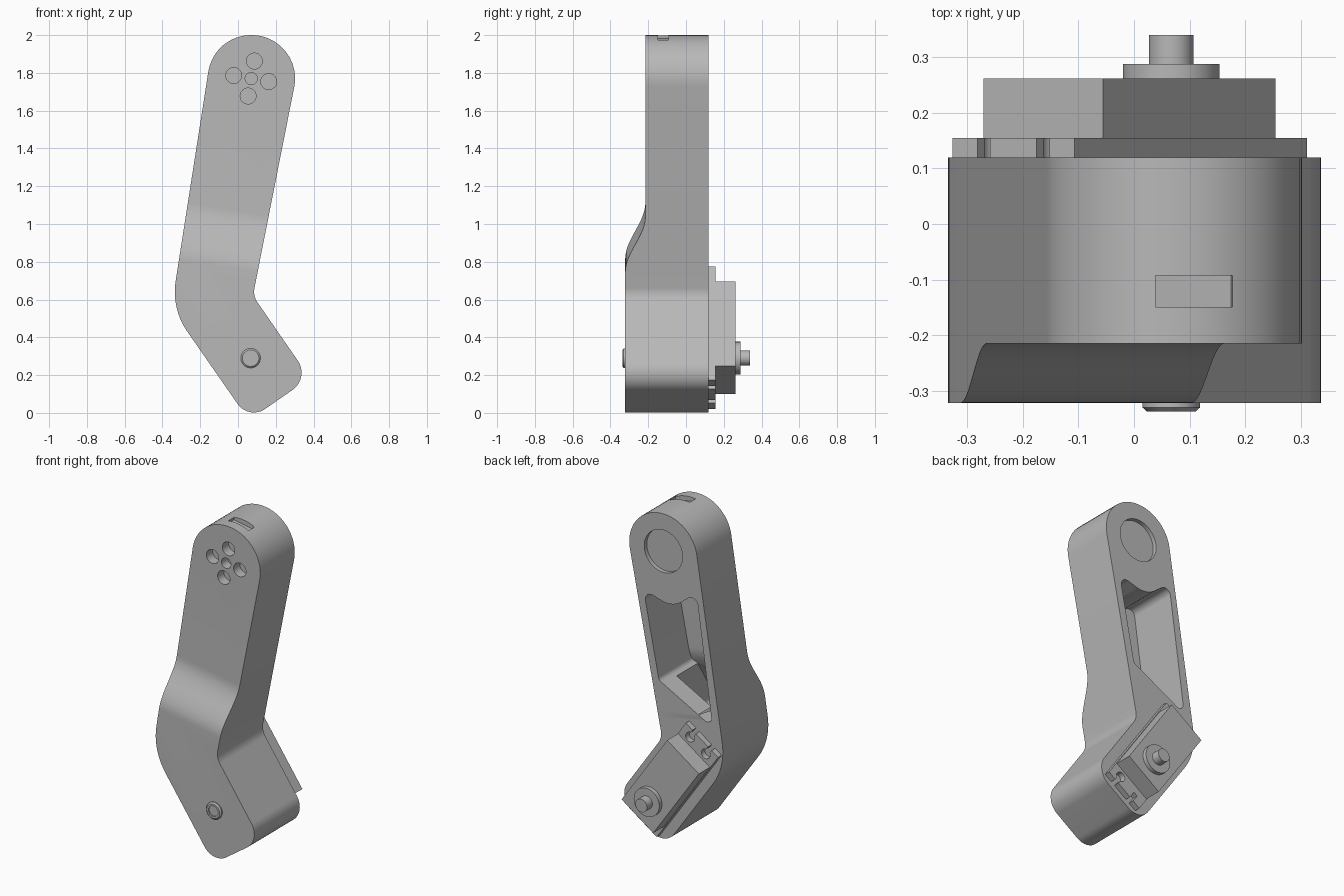
import bpy, bmesh, math
from mathutils import Vector, Matrix

cube = bpy.data.objects.get("Cube")
if cube:
    bpy.data.objects.remove(cube, do_unlink=True)

grey = bpy.data.materials.new("plain_grey")
grey.use_nodes = True
COLOUR = (0.48, 0.48, 0.48, 1)
grey.diffuse_color = COLOUR
grey.node_tree.nodes["Principled BSDF"].inputs["Base Color"].default_value = COLOUR

BACK, FRONT_UPPER, FRONT_LOWER = 0.12, -0.215, -0.322
TILT = 0.17                      # the step runs square to the upper arm
STEP_LOW, STEP_HIGH = 0.76, 1.07
HUB = Vector((0.07, 1.77))       # upper joint centre (x, z)
SHAFT = (0.067, 0.29)            # lower joint centre (x, z)
SERVO_TURN = math.radians(55.2)
SERVO_AT = Vector((-0.008, 0, 0.397))


def make(name, bm):
    bmesh.ops.recalc_face_normals(bm, faces=bm.faces)
    mesh = bpy.data.meshes.new(name)
    bm.to_mesh(mesh)
    bm.free()
    mesh.materials.append(grey)
    ob = bpy.data.objects.new(name, mesh)
    bpy.context.collection.objects.link(ob)
    return ob


def rounded(corners, steps=14):
    """Polygon of (x, z, radius) corners with each corner filleted."""
    out = []
    for i, (x, z, r) in enumerate(corners):
        p = Vector((x, z))
        a = (Vector(corners[i - 1][:2]) - p).normalized()
        b = (Vector(corners[(i + 1) % len(corners)][:2]) - p).normalized()
        half = a.angle(b) / 2
        c = p + (a + b).normalized() * (r / math.sin(half))
        s, e = p + a * (r / math.tan(half)) - c, p + b * (r / math.tan(half)) - c
        out += [c + s.lerp(e, k / steps).normalized() * r for k in range(steps + 1)]
    return out


def front_y(x, z):
    """Front surface: thin upper arm easing out into the thick lower arm."""
    t = (z + TILT * x - STEP_LOW) / (STEP_HIGH - STEP_LOW)
    t = min(max(t, 0), 1)
    return FRONT_LOWER + (FRONT_UPPER - FRONT_LOWER) * (1 - math.cos(math.pi * t)) / 2


def stepped_prism(name, corners, back, offset=0.0, chamfer=0.0):
    """Extruded outline whose front follows front_y."""
    bm = bmesh.new()
    face = bm.faces.new([bm.verts.new((p.x, 0, p.y)) for p in rounded(corners)])
    rim = set()
    if chamfer:
        bmesh.ops.inset_region(bm, faces=[face], thickness=chamfer,
                               use_boundary=True, use_even_offset=True)
    normal = Vector((TILT, 0, 1))
    for k in range(17):
        h = STEP_LOW + (STEP_HIGH - STEP_LOW) * k / 16
        bmesh.ops.bisect_plane(bm, geom=bm.verts[:] + bm.edges[:] + bm.faces[:],
                               plane_co=(0, 0, h), plane_no=normal, dist=1e-5)
    front = bm.verts[:]
    rim = {v for v in front if v.is_boundary}
    new = bmesh.ops.extrude_face_region(bm, geom=bm.faces[:], use_keep_orig=True)["geom"]
    for v in new:
        if isinstance(v, bmesh.types.BMVert):
            v.co.y = back
    for v in front:
        v.co.y = front_y(v.co.x, v.co.z) + offset + (chamfer if v in rim else 0)
    return make(name, bm)


def disc(name, x, z, r, y0, y1, r_front=None, sides=48):
    """Cylinder along y from y0 (front) to y1 (back)."""
    bm = bmesh.new()
    bmesh.ops.create_cone(bm, cap_ends=True, segments=sides, radius1=r,
                          radius2=r if r_front is None else r_front, depth=y1 - y0)
    turn = Matrix.Translation((x, (y0 + y1) / 2, z)) @ Matrix.Rotation(math.pi / 2, 4, 'X')
    bm.transform(turn)
    return make(name, bm)


def box(name, centre, size, turn=0.0):
    bm = bmesh.new()
    bmesh.ops.create_cube(bm, size=1)
    bm.transform(Matrix.Translation(centre) @ Matrix.Rotation(turn, 4, 'Y')
                 @ Matrix.Diagonal((*size, 1)))
    return make(name, bm)


def cut(target, cutters):
    for c in cutters:
        mod = target.modifiers.new("cut", 'BOOLEAN')
        mod.operation, mod.solver, mod.object = 'DIFFERENCE', 'EXACT', c
        bpy.context.view_layer.objects.active = target
        bpy.ops.object.modifier_apply(modifier=mod.name)
        bpy.data.objects.remove(c, do_unlink=True)


# Arm housing
housing = stepped_prism("arm_housing", [
    (-0.127, 2.0, 0.229), (0.352, 2.0, 0.229), (0.079, 0.62, 0.1),
    (0.38, 0.185, 0.112), (0.058, -0.039, 0.105), (-0.353, 0.552, 0.37)],
    BACK, chamfer=0.012)

# Rear pocket, with a cavity running on behind its lower lip
pocket = stepped_prism("pocket_cutter", [
    (-0.155, 1.57, 0.04), (0.01, 1.44, 0.15), (0.205, 1.5, 0.04),
    (0.1, 0.97, 0.03), (-0.265, 0.775, 0.03)], 0.2, offset=0.025)
cavity = stepped_prism("cavity_cutter", [
    (-0.21, 1.1, 0.01), (0.09, 1.1, 0.01), (0.035, 0.7, 0.03),
    (-0.265, 0.62, 0.03)], -0.01, offset=0.03)

# Upper joint: rear seat, front screw holes, slot on the crown
cutters = [pocket, cavity,
           disc("seat_cutter", *HUB, 0.13, BACK - 0.025, 0.2, sides=64),
           disc("hub_hole_cutter", *HUB, 0.032, -0.3, -0.155)]
for k in range(4):
    a = math.radians(80 + 90 * k)
    cutters.append(disc("screw_hole_cutter", HUB.x + 0.094 * math.cos(a),
                        HUB.y + 0.094 * math.sin(a), 0.042, -0.3, -0.155))
tilt = math.radians(10)
crown = Vector((HUB.x + 0.23 * math.sin(tilt), -0.121, HUB.y + 0.23 * math.cos(tilt)))
cutters.append(box("slot_cutter", crown, (0.14, 0.057, 0.055), tilt))
cut(housing, cutters)

# Servo flange with keyhole slots at both ends
spin = Matrix.Rotation(SERVO_TURN, 3, 'Y')
flange = box("servo_flange", SERVO_AT + Vector((0, 0.137, 0)), (0.732, 0.036, 0.268), SERVO_TURN)
slots = []
for end in (-1, 1):
    for side in (-1, 1):
        hole = SERVO_AT + spin @ Vector((end * 0.318, 0.14, side * 0.065))
        mouth = SERVO_AT + spin @ Vector((end * 0.35, 0.14, side * 0.065))
        slots.append(disc("hole_cutter", hole.x, hole.z, 0.03, 0.1, 0.2, sides=32))
        slots.append(box("mouth_cutter", mouth, (0.07, 0.1, 0.028), SERVO_TURN))
cut(flange, slots)

# Servo case, output collar and pin
case = box("servo_case", SERVO_AT + Vector((0, 0.19, 0)), (0.544, 0.144, 0.262), SERVO_TURN)
collar = disc("output_collar", *SHAFT, 0.087, 0.255, 0.288)
pin = disc("output_pin", *SHAFT, 0.04, 0.28, 0.34)

# Front pivot boss with chamfered rim and socket
boss_base = disc("pivot_boss", *SHAFT, 0.052, -0.33, -0.31)
boss_rim = disc("pivot_boss_rim", *SHAFT, 0.044, -0.337, -0.33, r_front=0.052)
# the narrow end of the rim faces forward
for v in boss_rim.data.vertices:
    k = 0.044 / 0.052 if v.co.y < -0.3335 else 0.052 / 0.044
    v.co.x = SHAFT[0] + (v.co.x - SHAFT[0]) * k
    v.co.z = SHAFT[1] + (v.co.z - SHAFT[1]) * k
cut(boss_rim, [disc("socket_cutter", *SHAFT, 0.032, -0.36, -0.3)])

# Smooth curved walls, keep edges crisp
bpy.ops.object.select_all(action='DESELECT')
for ob in (housing, flange, case, collar, pin, boss_base, boss_rim):
    ob.select_set(True)
bpy.context.view_layer.objects.active = housing
bpy.ops.object.shade_smooth_by_angle(angle=math.radians(28))
